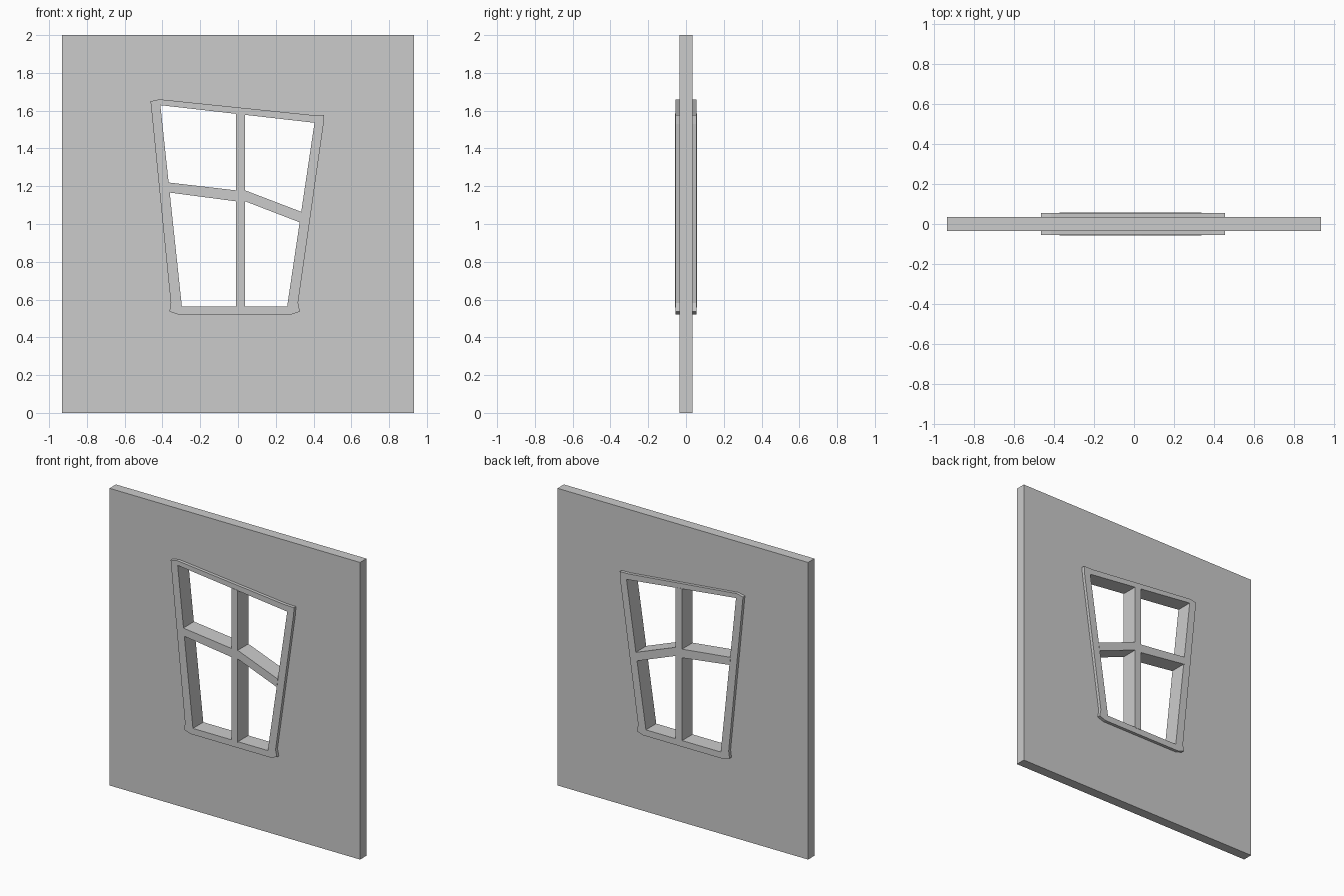
import bpy, bmesh
from mathutils import Vector

if "Cube" in bpy.data.objects:
    bpy.data.objects.remove(bpy.data.objects["Cube"])


def slab(name, half_depth, outer, inner=None):
    """Extrude an x/z outline (optionally with a hole) along y."""
    bm = bmesh.new()
    edges = []
    for loop in filter(None, (outer, inner)):
        vs = [bm.verts.new((x, -half_depth, z)) for x, z in loop]
        edges += [bm.edges.new((vs[i - 1], vs[i])) for i in range(len(vs))]
    bmesh.ops.triangle_fill(bm, use_beauty=True, use_dissolve=False,
                            edges=edges, normal=Vector((0, -1, 0)))
    ext = bmesh.ops.extrude_face_region(bm, geom=bm.faces[:], use_keep_orig=True)
    moved = [g for g in ext["geom"] if isinstance(g, bmesh.types.BMVert)]
    bmesh.ops.translate(bm, verts=moved, vec=(0, 2 * half_depth, 0))
    bmesh.ops.recalc_face_normals(bm, faces=bm.faces[:])
    bmesh.ops.dissolve_limit(bm, angle_limit=0.01, verts=bm.verts[:], edges=bm.edges[:])
    mesh = bpy.data.meshes.new(name)
    bm.to_mesh(mesh)
    bm.free()
    ob = bpy.data.objects.new(name, mesh)
    bpy.context.collection.objects.link(ob)
    return ob


# Crooked opening and the flared outer edge of its frame
opening = [(-.411, 1.629), (.405, 1.536), (.26, .562), (-.297, .562)]
frame_edge = [(-.463, 1.65), (-.415, 1.66), (.39, 1.577), (.455, 1.576),
              (.453, 1.53), (.318, .583), (.328, .536), (.28, .52),
              (-.313, .52), (-.363, .536), (-.356, .583)]
wall_hole = [(-.43, 1.642), (.425, 1.555), (.285, .545), (-.32, .545)]

# Wall panel
slab("wall", .034, [(-.933, 0), (.933, 0), (.933, 2), (-.933, 2)], wall_hole)

# Window frame, proud of the wall on both sides
slab("window_frame", .055, frame_edge, opening)

# Glazing bars: upright with two bent side arms
slab("glazing_bars", .057, [
    (-.01, .558), (.038, .558), (.038, 1.12), (.329, 1.008), (.336, 1.064),
    (.038, 1.178), (.038, 1.58), (-.01, 1.586), (-.01, 1.178),
    (-.371, 1.22), (-.366, 1.167), (-.01, 1.12)])
